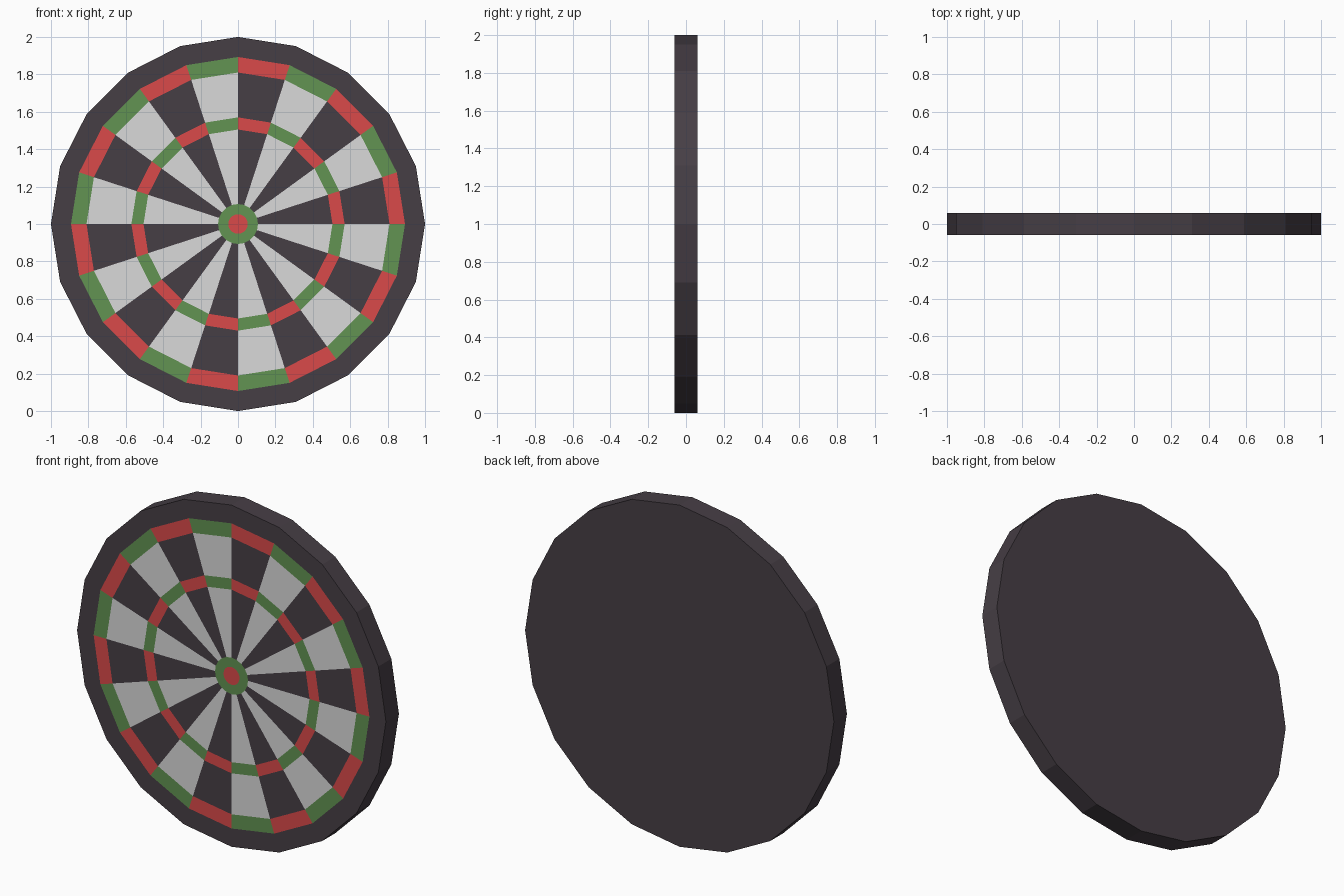
import bpy, bmesh, math

if "Cube" in bpy.data.objects:
    bpy.data.objects.remove(bpy.data.objects["Cube"])

SIDES = 20
CENTRE_Z = 1.0
HALF = 0.06


def linear(c):
    c /= 255
    return c / 12.92 if c <= 0.04045 else ((c + 0.055) / 1.055) ** 2.4


def material(name, rgb):
    m = bpy.data.materials.new(name)
    m.diffuse_color = (*[linear(c) for c in rgb], 1.0)
    m.use_nodes = True
    m.node_tree.nodes["Principled BSDF"].inputs["Base Color"].default_value = m.diffuse_color
    return m


DARK, LIGHT, RED, GREEN = range(4)
mats = [material("charcoal", (70, 62, 69)), material("light grey", (218, 218, 218)),
        material("red", (218, 74, 74)), material("green", (98, 147, 82))]

# Ring bands from the rim inwards: outer radius, colour of even / odd sectors
bands = [(1.0, DARK, DARK),       # plain rim
         (0.893, RED, GREEN),     # outer scoring ring
         (0.81, DARK, LIGHT),     # outer wedges
         (0.57, RED, GREEN),      # middle scoring ring
         (0.505, DARK, LIGHT),    # inner wedges
         (0.107, GREEN, GREEN),   # bull ring
         (0.052, RED, RED)]       # bullseye

bm = bmesh.new()


def ring(radius, y):
    return [bm.verts.new((radius * math.cos(a), y, CENTRE_Z + radius * math.sin(a)))
            for a in (2 * math.pi * i / SIDES for i in range(SIDES))]


# Front face: concentric rings split into sectors
rings = [ring(b[0], -HALF) for b in bands]
for k, (_, even, odd) in enumerate(bands[:-1]):
    for i in range(SIDES):
        j = (i + 1) % SIDES
        f = bm.faces.new((rings[k][i], rings[k][j], rings[k + 1][j], rings[k + 1][i]))
        f.material_index = odd if i % 2 else even
bm.faces.new(rings[-1]).material_index = bands[-1][1]

# Edge wall and back
back = ring(1.0, HALF)
for i in range(SIDES):
    j = (i + 1) % SIDES
    bm.faces.new((rings[0][i], rings[0][j], back[j], back[i]))
bm.faces.new(back)
bmesh.ops.recalc_face_normals(bm, faces=bm.faces[:])

mesh = bpy.data.meshes.new("target_board")
bm.to_mesh(mesh)
bm.free()
for m in mats:
    mesh.materials.append(m)
board = bpy.data.objects.new("target_board", mesh)
bpy.context.collection.objects.link(board)
